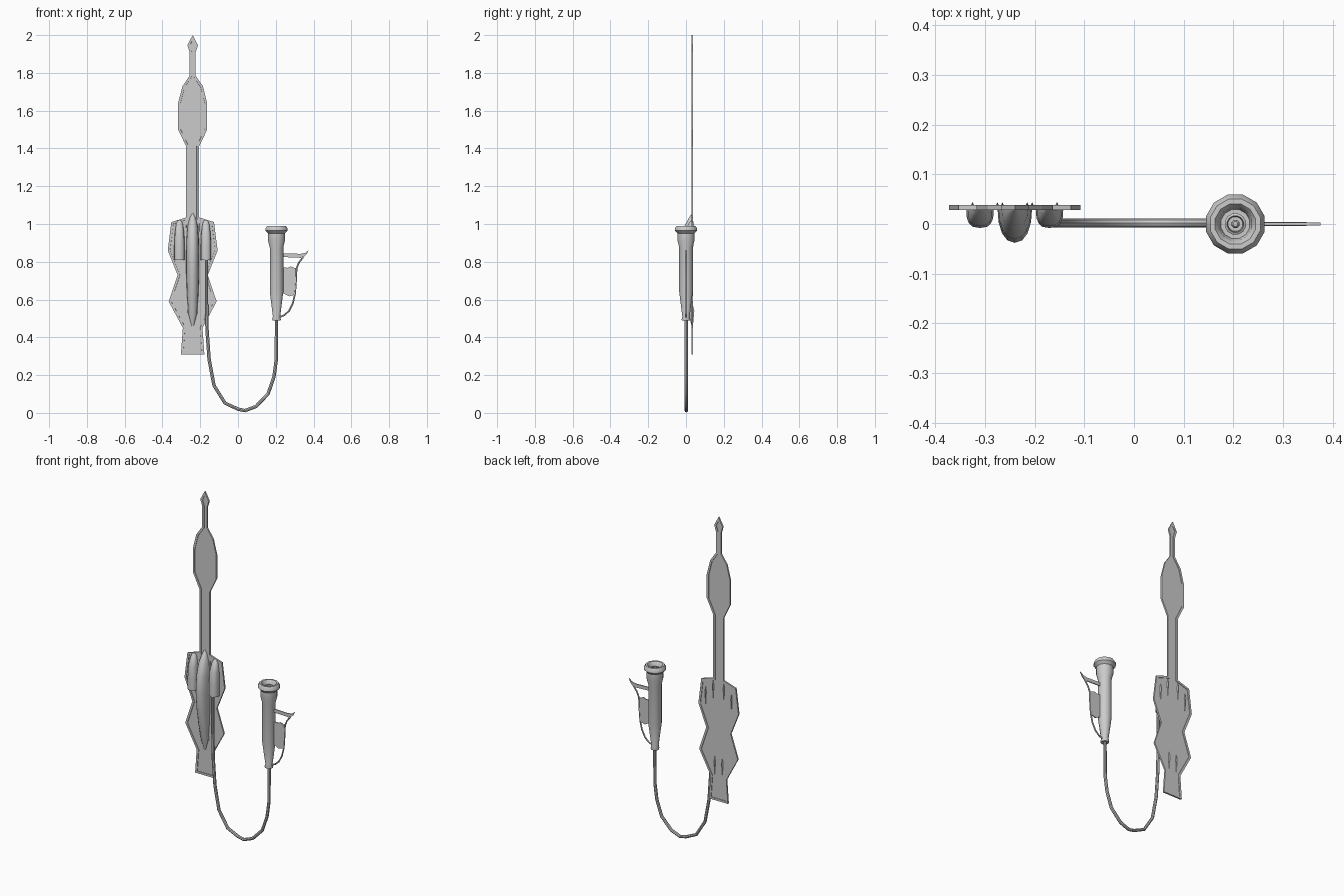
import bpy, bmesh
from math import cos, sin, pi, radians
from mathutils import Vector

cube = bpy.data.objects.get("Cube")
if cube:
    bpy.data.objects.remove(cube)

grey = bpy.data.materials.new("plain grey")
grey.use_nodes = True
grey.diffuse_color = (0.6, 0.6, 0.6, 1)
grey.node_tree.nodes["Principled BSDF"].inputs["Base Color"].default_value = (0.6, 0.6, 0.6, 1)

PLATE_X, HANDLE_X = -0.24, 0.204
BACK_Y, FRONT_Y = 0.038, 0.028


def finish(name, bm, smooth=True):
    bmesh.ops.recalc_face_normals(bm, faces=bm.faces[:])
    mesh = bpy.data.meshes.new(name)
    bm.to_mesh(mesh)
    bm.free()
    mesh.materials.append(grey)
    obj = bpy.data.objects.new(name, mesh)
    bpy.context.collection.objects.link(obj)
    if smooth:
        bpy.ops.object.select_all(action='DESELECT')
        obj.select_set(True)
        bpy.context.view_layer.objects.active = obj
        bpy.ops.object.shade_smooth_by_angle(angle=radians(35))
    return obj


def slab(bm, points, y0, y1):
    """Flat outline in x and z, extruded from y0 to y1."""
    face = bm.faces.new([bm.verts.new((x, y0, z)) for x, z in points])
    ext = bmesh.ops.extrude_face_region(bm, geom=[face])
    for v in ext["geom"]:
        if isinstance(v, bmesh.types.BMVert):
            v.co.y = y1
    bmesh.ops.recalc_face_normals(bm, faces=bm.faces[:])


def skin(bm, rings, cap=True):
    """Join closed rings of points with quads."""
    rows = [[bm.verts.new(p) for p in ring] for ring in rings]
    n = len(rows[0])
    for a, b in zip(rows, rows[1:]):
        for i in range(n):
            j = (i + 1) % n
            bm.faces.new((a[i], a[j], b[j], b[i]))
    if cap:
        bm.faces.new(rows[0])
        bm.faces.new(rows[-1])


def tube(name, points, radius, sides=8):
    """Round tube in the x-z plane along a list of points."""
    pts = [Vector(p) for p in points]
    rings = []
    for i, p in enumerate(pts):
        d = (pts[min(i + 1, len(pts) - 1)] - pts[max(i - 1, 0)]).normalized()
        side = Vector((0, 1, 0)).cross(d)
        rings.append([p + radius * (side * cos(2 * pi * k / sides)
                      + Vector((0, 1, 0)) * sin(2 * pi * k / sides)) for k in range(sides)])
    bm = bmesh.new()
    skin(bm, rings)
    return finish(name, bm)


# Backing plate: mirrored outline with a raised rim on both faces
half = [(0.028, 1.947), (0.016, 1.91), (0.016, 1.785), (0.054, 1.73), (0.077, 1.64),
        (0.077, 1.5), (0.034, 1.41), (0.034, 1.035), (0.113, 1.01), (0.132, 0.86),
        (0.08, 0.73), (0.127, 0.59), (0.052, 0.45), (0.062, 0.31)]
outline = [(PLATE_X, 2.0)] + [(PLATE_X + x, z) for x, z in half]
outline += [(PLATE_X - x, z) for x, z in reversed(half)]
bm = bmesh.new()
slab(bm, outline, FRONT_Y, BACK_Y)
broad = [f for f in bm.faces if abs(f.normal.y) > 0.9]
bmesh.ops.inset_individual(bm, faces=broad, thickness=0.012, use_even_offset=True)
bmesh.ops.inset_individual(bm, faces=broad, thickness=0.0005, depth=-0.003)
finish("backing_plate", bm, smooth=False)


def pod(name, x, sections, power):
    """Half-round body on the plate; sections are (z, half width, front y)."""
    rings = []
    for z, w, front in sections:
        ring = []
        for k in range(9):
            c, s = cos(pi * k / 8), sin(pi * k / 8)
            c = abs(c) ** power * (1 if c > 0 else -1)
            ring.append((x + w * c, 0.033 + (front - 0.033) * s ** power if s > 0 else 0.033, z))
        rings.append(ring)
    bm = bmesh.new()
    skin(bm, rings)
    return finish(name, bm)


# Central long pod and two side pods
pod("central_pod", PLATE_X, [(0.46, 0.006, 0.03), (0.52, 0.022, 0.014), (0.62, 0.03, -0.01),
    (0.72, 0.034, -0.028), (0.82, 0.035, -0.038), (0.92, 0.033, -0.03),
    (0.99, 0.027, -0.008), (1.03, 0.016, 0.014), (1.055, 0.004, 0.03)], 0.9)
for side, label in ((-1, "right"), (1, "left")):
    x = PLATE_X + side * 0.07
    pod(label + "_side_pod", x, [(0.81, 0.028, -0.008), (0.88, 0.028, -0.008),
        (0.95, 0.025, -0.004), (1.0, 0.018, 0.012), (1.02, 0.01, 0.028)], 0.7)

# Slim spikes standing slightly proud of the back
for side, label in ((-1, "right"), (1, "left")):
    for offset, z, part in ((0.025, 0.52, "lower"), (0.035, 0.97, "upper"), (0.085, 0.92, "outer")):
        bm = bmesh.new()
        x = PLATE_X + side * offset
        skin(bm, [[(x + r * cos(k * pi / 2), 0.036 + 2 * r * sin(k * pi / 2), z + dz)
                   for k in range(4)] for dz, r in ((-0.055, 0.0005), (0.02, 0.004), (0.05, 0.0005))])
        finish(label + "_" + part + "_back_spike", bm)

# Hanging cable
tube("cable", [(x, 0.002, z) for x, z in (
    (-0.167, 0.84), (-0.167, 0.6), (-0.164, 0.44), (-0.153, 0.283), (-0.127, 0.145),
    (-0.069, 0.052), (0, 0.02), (0.037, 0.012), (0.095, 0.034), (0.159, 0.1),
    (0.19, 0.19), (0.203, 0.283), (HANDLE_X, 0.5))], 0.009)


def lathe(name, profile, sides=12):
    bm = bmesh.new()
    skin(bm, [[(HANDLE_X + r * cos(2 * pi * (k + 0.5) / sides),
                r * sin(2 * pi * (k + 0.5) / sides), z) for k in range(sides)]
              for r, z in profile])
    return finish(name, bm)


# Handle with flared head and hollow mouth
lathe("handle", [(0.022, 0.488), (0.024, 0.495), (0.02, 0.51), (0.037, 0.64), (0.037, 0.875),
                 (0.046, 0.91), (0.046, 0.95), (0.061, 0.965), (0.061, 0.975), (0.052, 0.99),
                 (0.042, 0.99), (0.034, 0.98), (0.03, 0.955), (0.02, 0.955)])
lathe("mouth_ring", [(0.022, 0.95), (0.022, 0.972), (0.017, 0.975), (0.015, 0.958)])
lathe("mouth_pin", [(0.009, 0.95), (0.009, 0.975), (0.005, 0.98)], 8)

# Lever with upturned tip
bm = bmesh.new()
slab(bm, [(0.235, 0.845), (0.33, 0.842), (0.355, 0.847), (0.375, 0.862), (0.362, 0.838),
          (0.34, 0.818), (0.32, 0.822), (0.235, 0.825)], -0.003, 0.003)
finish("lever", bm, smooth=False)

# Thin web between handle and guard
bm = bmesh.new()
slab(bm, [(0.235, 0.77), (0.262, 0.768), (0.28, 0.775), (0.305, 0.765), (0.305, 0.66),
          (0.298, 0.625), (0.27, 0.617), (0.235, 0.635)], -0.003, 0.003)
finish("guard_web", bm, smooth=False)

# Curved guard rod
tube("guard_rod", [(x, 0, z) for x, z in (
    (0.345, 0.825), (0.322, 0.795), (0.31, 0.765), (0.307, 0.7), (0.302, 0.63),
    (0.29, 0.58), (0.27, 0.54), (0.245, 0.517), (0.215, 0.505))], 0.0045, 6)
